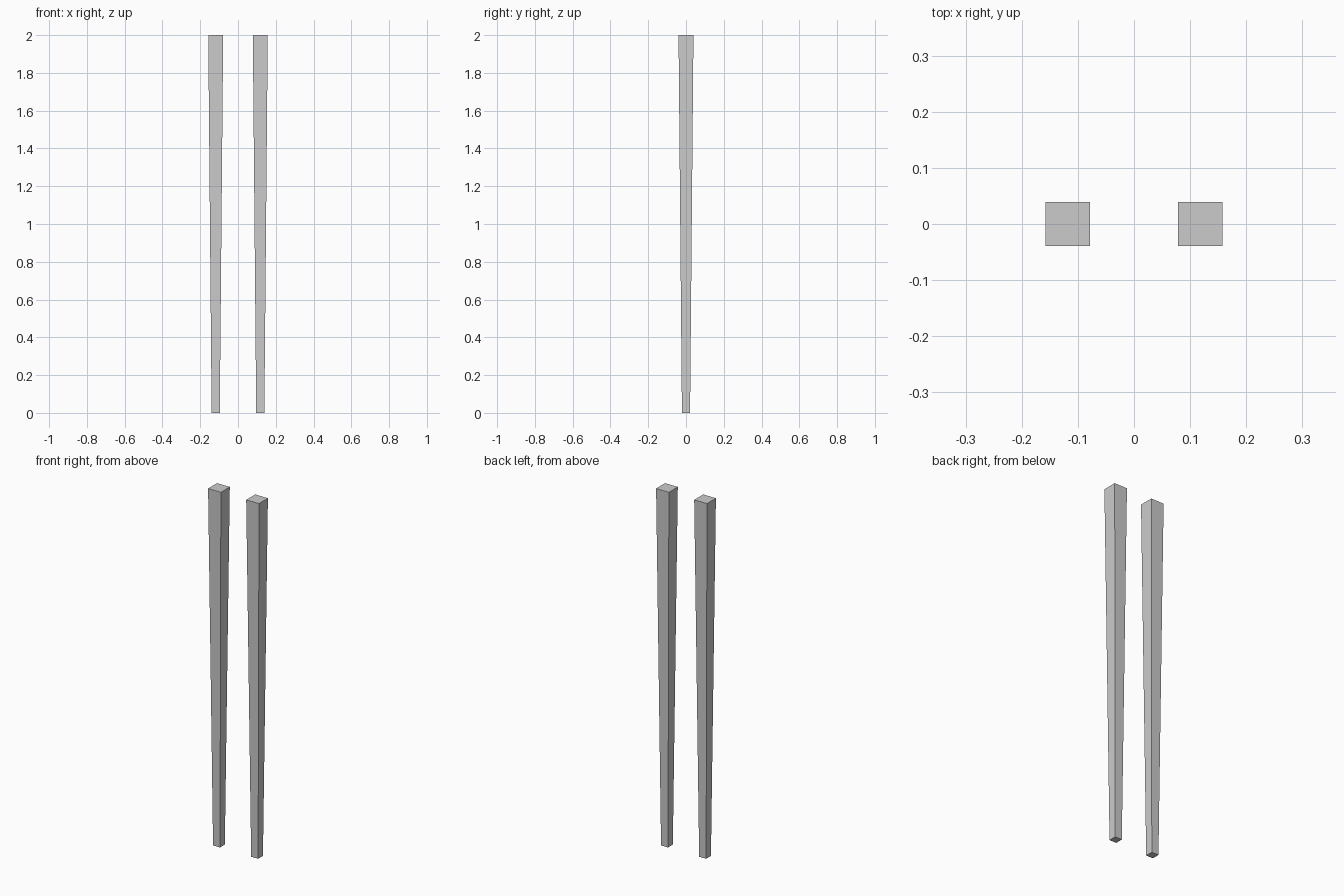
import bpy
import bmesh

if "Cube" in bpy.data.objects:
    bpy.data.objects.remove(bpy.data.objects["Cube"])

HEIGHT = 2.0
TOP_W = 0.079      # width of the thick end
TIP_W = 0.043      # width of the thin end
OFFSET = 0.118     # distance of each stick from the centre


def tapered_stick(name, x):
    """Square stick that narrows evenly towards the floor."""
    bm = bmesh.new()
    bmesh.ops.create_cube(bm, size=1.0)
    for v in bm.verts:
        width = TOP_W if v.co.z > 0 else TIP_W
        v.co.x *= width
        v.co.y *= width
        v.co.z = (v.co.z + 0.5) * HEIGHT
    mesh = bpy.data.meshes.new(name)
    bm.to_mesh(mesh)
    bm.free()
    obj = bpy.data.objects.new(name, mesh)
    obj.location.x = x
    bpy.context.collection.objects.link(obj)
    return obj


# Matching pair of chopsticks
for side, sign in (("left", -1), ("right", 1)):
    tapered_stick(side + "_chopstick", sign * OFFSET)
